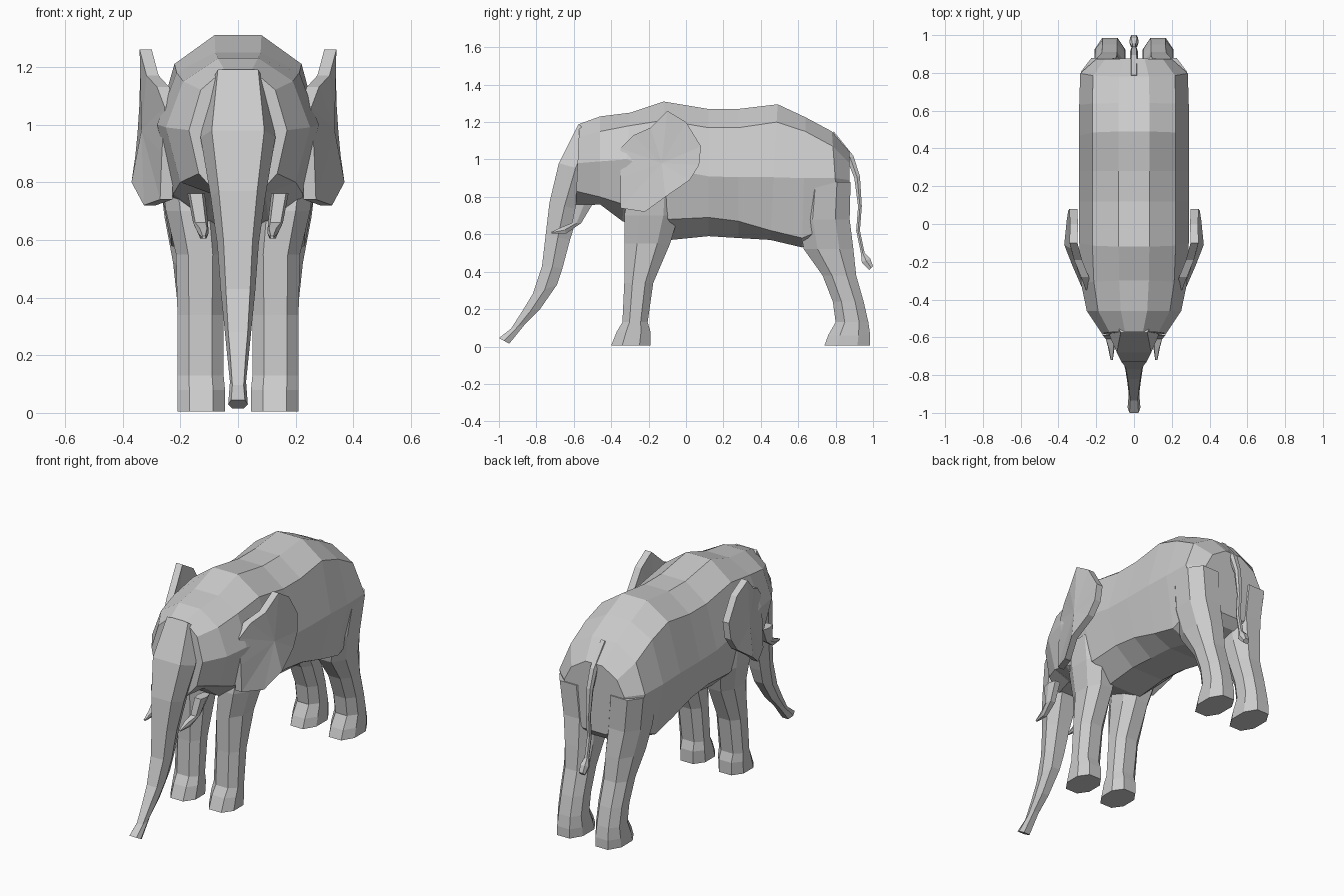
import bpy, bmesh
from mathutils import Vector


def finish(name, bm, mirror=False):
    bmesh.ops.recalc_face_normals(bm, faces=bm.faces)
    me = bpy.data.meshes.new(name)
    bm.to_mesh(me)
    bm.free()
    ob = bpy.data.objects.new(name, me)
    bpy.context.collection.objects.link(ob)
    if mirror:
        ob.modifiers.new("mirror", 'MIRROR')
    return ob


def loft(name, rings, mirror=False):
    """Skin a list of equal-length rings and cap both ends."""
    bm = bmesh.new()
    vs = [[bm.verts.new(p) for p in r] for r in rings]
    n = len(vs[0])
    for a, b in zip(vs, vs[1:]):
        for i in range(n):
            j = (i + 1) % n
            bm.faces.new((a[i], a[j], b[j], b[i]))
    bm.faces.new(vs[0])
    bm.faces.new(vs[-1])
    return finish(name, bm, mirror)


# Body and head: y top, y bottom, half width, then five heights from back to belly
body_rows = [
    (-.57, -.59, .17, 1.19, 1.12, .98, .83, .75),
    (-.46, -.46, .25, 1.23, 1.15, .99, .80, .76),
    (-.30, -.34, .28, 1.25, 1.18, 1.0, .76, .67),
    (-.12, -.08, .29, 1.31, 1.21, .95, .68, .57),
    (.12, .12, .29, 1.27, 1.17, .91, .69, .59),
    (.28, .28, .29, 1.27, 1.17, .905, .67, .58),
    (.49, .45, .29, 1.295, 1.20, .905, .62, .57),
    (.64, .62, .29, 1.225, 1.15, .90, .58, .53),
    (.78, .82, .285, 1.15, 1.07, .90, .66, .58),
    (.875, .87, .20, 1.04, .98, .89, .70, .63),
]


def body_ring(yt, yb, w, *zs):
    half = []
    for f, z in zip((.28, .76, 1, .8, .38), zs):
        t = (zs[0] - z) / (zs[0] - zs[-1])
        half.append((f * w, yt + (yb - yt) * t, z))
    return half + [(-x, y, z) for x, y, z in reversed(half)]


loft("body", [body_ring(*r) for r in body_rows])


# Tapered limbs: front edge y z, rear edge y z, half width, centre x
def strip(name, rows, mirror=False):
    rings = []
    for y0, z0, y1, z1, w, cx in rows:
        ym, zm = (y0 + y1) / 2, (z0 + z1) / 2
        rings.append([(cx - .7 * w, y0, z0), (cx + .7 * w, y0, z0), (cx + w, ym, zm),
                      (cx + .6 * w, y1, z1), (cx - .6 * w, y1, z1), (cx - w, ym, zm)])
    return loft(name, rings, mirror)


strip("trunk", [
    (-.575, 1.19, -.45, 1.08, .10, 0),
    (-.68, .98, -.50, .93, .13, 0),
    (-.73, .77, -.57, .73, .095, 0),
    (-.75, .60, -.62, .57, .072, 0),
    (-.77, .43, -.66, .42, .060, 0),
    (-.82, .28, -.69, .33, .048, 0),
    (-.875, .19, -.78, .20, .037, 0),
    (-.935, .096, -.86, .12, .028, 0),
    (-1.0, .045, -.945, .015, .034, 0),
])
strip("tusk", [
    (-.59, .76, -.50, .76, .030, .145),
    (-.61, .66, -.56, .66, .026, .13),
    (-.66, .64, -.64, .605, .018, .12),
    (-.72, .613, -.72, .605, .006, .118),
], True)
strip("tail", [
    (.76, 1.10, .79, 1.15, .022, 0),
    (.86, 1.0, .895, 1.02, .022, 0),
    (.90, .90, .93, .91, .020, 0),
    (.92, .75, .94, .75, .015, 0),
    (.91, .62, .93, .62, .013, 0),
    (.935, .50, .955, .50, .014, 0),
    (.94, .45, .985, .47, .025, 0),
    (.98, .41, 1.0, .43, .020, 0),
])


# Legs: z, front y, rear y, inner x, outer x, as chamfered columns
def leg(name, rows):
    rings = []
    for z, y0, y1, x0, x1 in rows:
        a, b = (x1 - x0) * .25, (y1 - y0) * .28
        rings.append([(x0 + a, y0, z), (x1 - a, y0, z), (x1, y0 + b, z), (x1, y1 - b, z),
                      (x1 - a, y1, z), (x0 + a, y1, z), (x0, y1 - b, z), (x0, y0 + b, z)])
    return loft(name, rings, True)


leg("front_leg", [
    (.005, -.40, -.19, .045, .21),
    (.08, -.37, -.19, .045, .21),
    (.13, -.34, -.205, .05, .21),
    (.34, -.33, -.175, .05, .21),
    (.55, -.33, -.085, .045, .215),
    (.70, -.33, -.04, .05, .25),
    (.85, -.30, -.04, .06, .27),
])
leg("hind_leg", [
    (.005, .74, .985, .045, .21),
    (.06, .76, .985, .045, .21),
    (.13, .80, .975, .05, .205),
    (.24, .785, .95, .05, .205),
    (.38, .73, .91, .05, .21),
    (.52, .63, .895, .045, .225),
    (.68, .60, .875, .045, .255),
    (.88, .62, .88, .06, .28),
])

# Ears: side outline fanned around a centre, bowed outwards, with thickness
outline = [(-.35, .74), (-.35, .90), (-.35, 1.06), (-.28, 1.13), (-.19, 1.17), (-.10, 1.26),
           (0, 1.20), (.08, 1.07), (.07, .97), (.02, .89), (-.11, .80), (-.22, .72)]


def ear_x(y, z):
    if y < -.12:
        x = .27 + (y + .35) / .23 * .10
    else:
        x = .37 - (y + .12) * .06
    return x - .06 * max(0, z - .80)


bm = bmesh.new()
sides = []
for thick in (0, .042):
    rim = [bm.verts.new((ear_x(y, z) - thick, y, z)) for y, z in outline]
    hub = bm.verts.new((.335 - thick * .6, -.13, .98))
    for i in range(len(rim)):
        bm.faces.new((rim[i - 1], rim[i], hub))
    sides.append(rim)
for i in range(len(outline)):
    bm.faces.new((sides[0][i - 1], sides[0][i], sides[1][i], sides[1][i - 1]))
finish("ear", bm, True)
